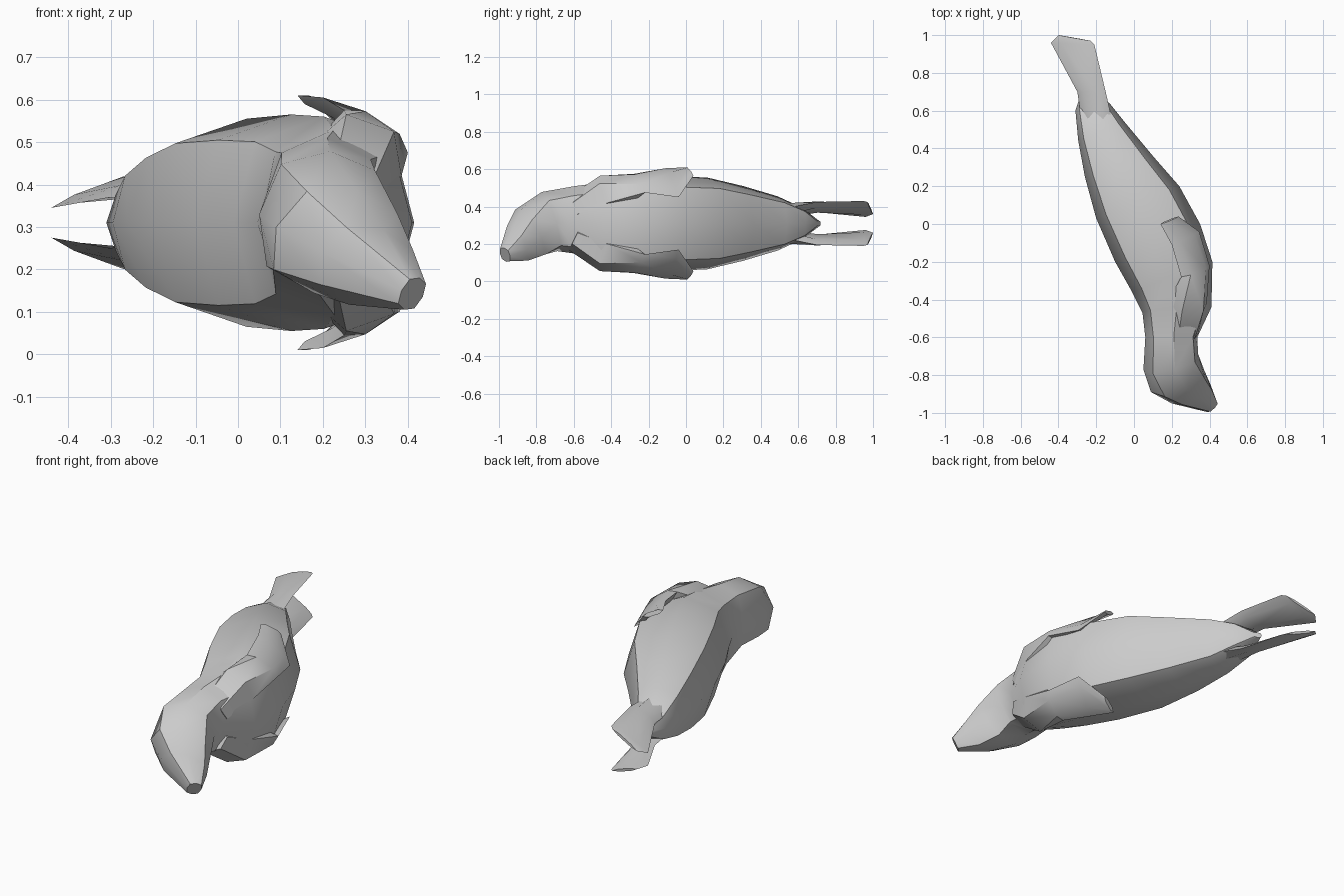
import bpy, bmesh, math
from mathutils import Vector

if "Cube" in bpy.data.objects:
    bpy.data.objects.remove(bpy.data.objects["Cube"])

MID = 0.31  # height of the symmetry plane (animal lies on its side)


def loft(name, rings, sides, power=1.0, mirror=False, angle=38):
    """Skin oval rings, each given by two end points and a half thickness."""
    bm = bmesh.new()
    ctr = [(Vector(a) + Vector(b)) / 2 for a, b, h in rings]
    loops = []
    for i, (a, b, h) in enumerate(rings):
        u = (Vector(b) - Vector(a)) / 2
        t = ctr[min(i + 1, len(ctr) - 1)] - ctr[max(i - 1, 0)]
        v = u.cross(t).normalized()
        if v.z < 0:
            v = -v
        loop = []
        for k in range(sides):
            ang = 2 * math.pi * k / sides
            c, s = math.cos(ang), math.sin(ang)
            c = math.copysign(abs(c) ** power, c)
            s = math.copysign(abs(s) ** power, s)
            loop.append(bm.verts.new(ctr[i] + u * c + v * h * s))
        loops.append(loop)
    for p, q in zip(loops, loops[1:]):
        for k in range(sides):
            n = (k + 1) % sides
            bm.faces.new((p[k], p[n], q[n], q[k]))
    bm.faces.new(loops[0])
    bm.faces.new(loops[-1])
    if mirror:
        dup = bmesh.ops.duplicate(bm, geom=bm.verts[:] + bm.edges[:] + bm.faces[:])
        for g in dup["geom"]:
            if isinstance(g, bmesh.types.BMVert):
                g.co.z = 2 * MID - g.co.z
    bmesh.ops.recalc_face_normals(bm, faces=bm.faces[:])
    me = bpy.data.meshes.new(name)
    bm.to_mesh(me)
    bm.free()
    ob = bpy.data.objects.new(name, me)
    bpy.context.collection.objects.link(ob)
    bpy.ops.object.select_all(action='DESELECT')
    ob.select_set(True)
    bpy.context.view_layer.objects.active = ob
    bpy.ops.object.shade_smooth_by_angle(angle=math.radians(angle))
    return ob


# Body, neck and turned head: back point, belly point, half width
loft("seal_body", [
    ((-.27, .72, MID), (-.23, .70, MID), .015),
    ((-.31, .60, MID), (-.13, .64, MID), .085),
    ((-.295, .44, MID), (-.05, .54, MID), .145),
    ((-.26, .25, MID), (.10, .36, MID), .20),
    ((-.20, .03, MID), (.24, .20, MID), .245),
    ((-.10, -.20, MID), (.35, .00, MID), .255),
    ((-.01, -.36, MID), (.415, -.20, MID), .25),
    ((.045, -.47, MID), (.41, -.44, MID), .22),
    ((.06, -.60, .34), (.335, -.60, .32), .18),
    ((.05, -.77, .33), (.34, -.69, .31), .165),
    ((.09, -.89, .30), (.37, -.77, .23), .14),
    ((.20, -.95, .24), (.405, -.85, .17), .10),
    ((.385, -.995, .15), (.435, -.94, .135), .042),
], 8, power=0.78)

# Fore flippers: full shoulder bulge, then a thin blade swept back
loft("fore_flippers", [
    ((.17, -.62, .42), (.34, -.58, .36), .06),
    ((.175, -.42, .495), (.385, -.42, .42), .115),
    ((.25, -.28, .575), (.40, -.22, .475), .03),
    ((.20, -.11, .605), (.345, -.04, .45), .018),
    ((.14, .00, .61), (.235, .04, .565), .013),
], 6, power=0.9, mirror=True)

# Hind flippers trailing behind the tail
loft("hind_flippers", [
    ((-.26, .42, .36), (-.10, .48, .38), .045),
    ((-.30, .70, .37), (-.15, .70, .425), .02),
    ((-.44, .96, .345), (-.21, .95, .43), .012),
    ((-.40, 1.0, .36), (-.23, .97, .425), .008),
], 6, mirror=True)
